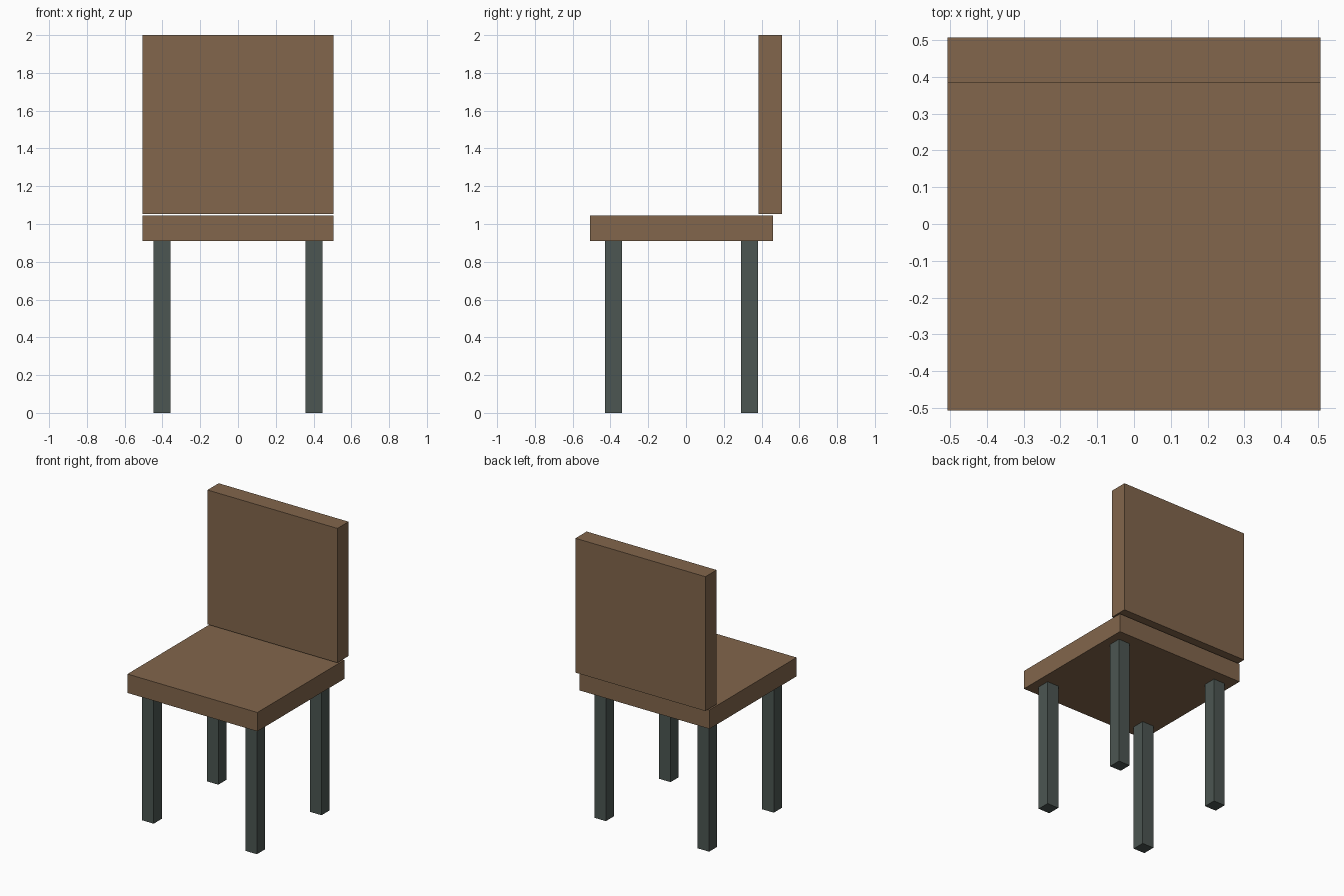
import bpy

if "Cube" in bpy.data.objects:
    bpy.data.objects.remove(bpy.data.objects["Cube"])


def material(name, color):
    mat = bpy.data.materials.new(name)
    mat.diffuse_color = color
    mat.use_nodes = True
    mat.node_tree.nodes["Principled BSDF"].inputs["Base Color"].default_value = mat.diffuse_color
    return mat


def box(name, low, high, mat):
    """Axis-aligned box between two opposite corners."""
    center = [(a + b) / 2 for a, b in zip(low, high)]
    size = [b - a for a, b in zip(low, high)]
    bpy.ops.mesh.primitive_cube_add(size=1, location=center)
    obj = bpy.context.object
    obj.name = name
    obj.scale = size
    bpy.ops.object.transform_apply(location=False, rotation=False, scale=True)
    obj.data.materials.append(mat)
    return obj


brown = material("brown_wood", (0.223, 0.133, 0.072, 1))
grey = material("dark_grey_green", (0.072, 0.093, 0.084, 1))

# Seat slab
box("seat", (-0.506, -0.507, 0.911), (0.506, 0.461, 1.044), brown)

# Backrest, floating just above the seat and overhanging its rear edge
box("backrest", (-0.506, 0.383, 1.054), (0.506, 0.507, 2.0), brown)

# Four square legs
leg_width = 0.09
for row, y in (("front", -0.383), ("back", 0.336)):
    for side, x in (("left", -0.402), ("right", 0.402)):
        h = leg_width / 2
        box(f"{row}_{side}_leg", (x - h, y - h, 0), (x + h, y + h, 0.911), grey)
